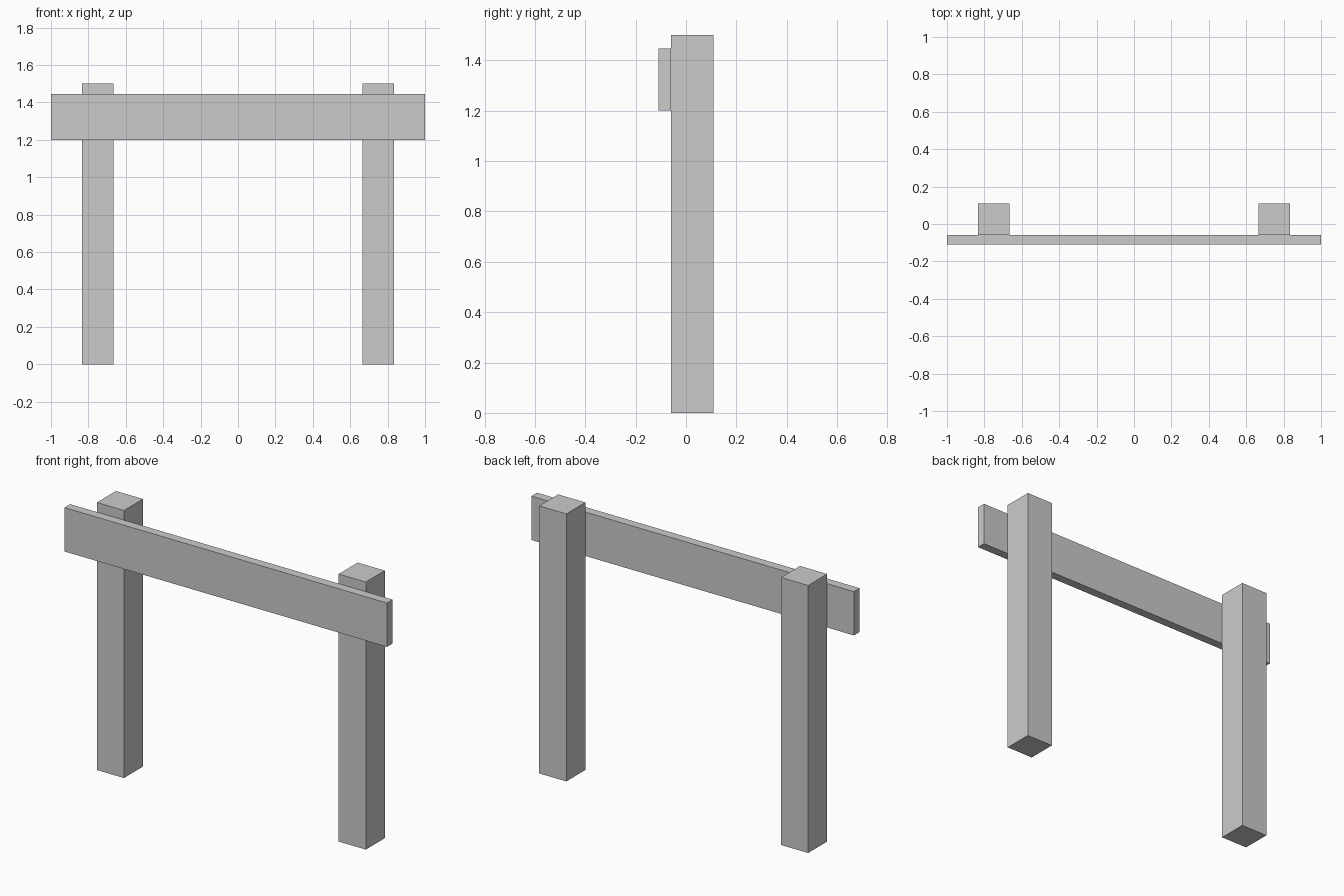
import bpy

if "Cube" in bpy.data.objects:
    bpy.data.objects.remove(bpy.data.objects["Cube"])


def box(name, x, y, z):
    """Add a box spanning the given (min, max) ranges."""
    spans = (x, y, z)
    bpy.ops.mesh.primitive_cube_add(size=1, location=[(a + b) / 2 for a, b in spans])
    obj = bpy.context.object
    obj.name = name
    obj.scale = [b - a for a, b in spans]
    bpy.ops.object.transform_apply(location=False, rotation=False, scale=True)
    return obj


BACK, JOINT, FRONT = 0.109, -0.059, -0.109

# Two square posts
for side, cx in (("left", -0.75), ("right", 0.75)):
    box(side + "_post", (cx - 0.084, cx + 0.084), (JOINT, BACK), (0, 1.5))

# Rail fixed across the front of the posts
box("front_rail", (-1, 1), (FRONT, JOINT), (1.2, 1.446))
